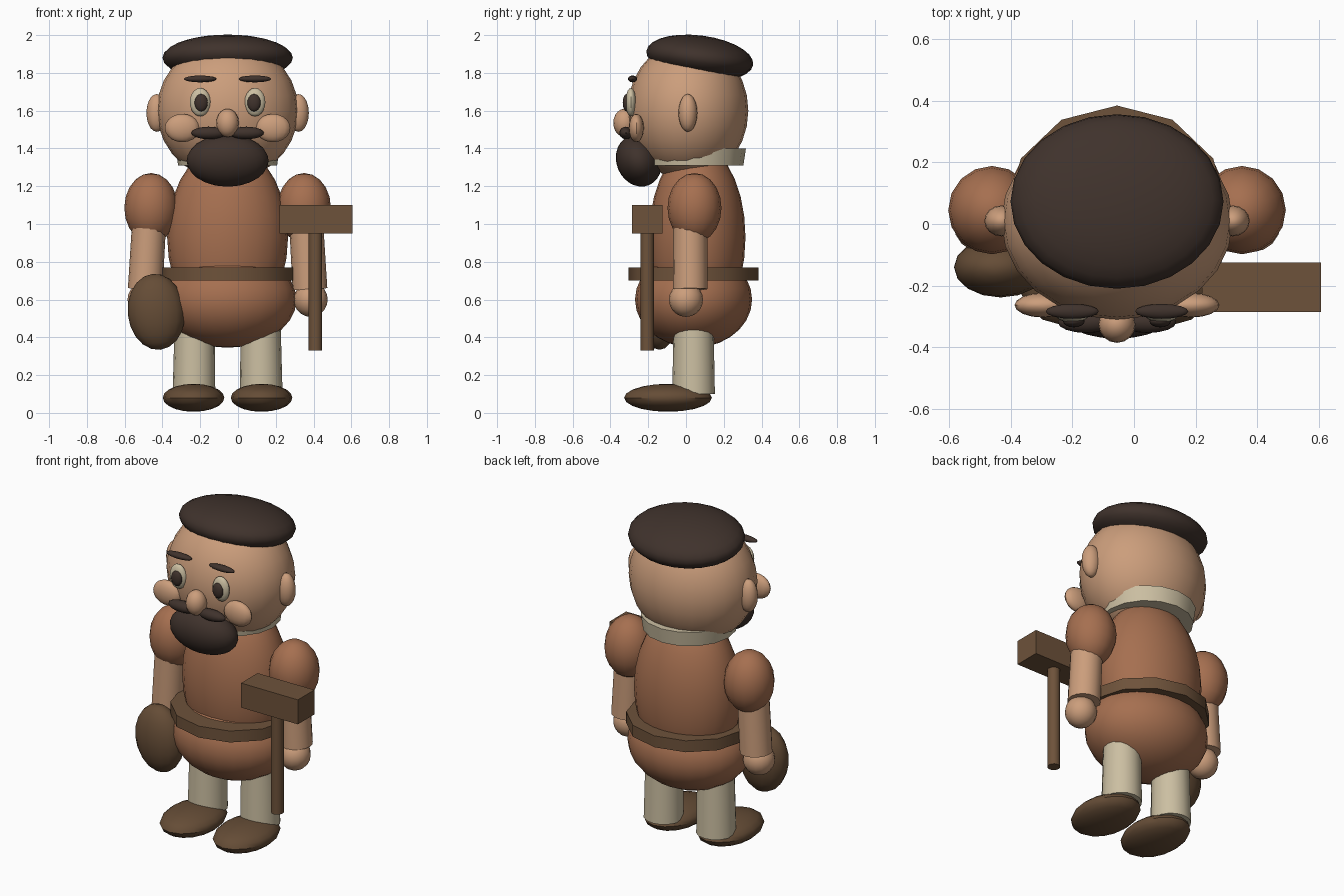
import bpy, math
from mathutils import Vector

cube = bpy.data.objects.get("Cube")
if cube:
    bpy.data.objects.remove(cube, do_unlink=True)

MID = -0.055  # body centre line in x


def material(name, rgb):
    m = bpy.data.materials.new(name)
    m.use_nodes = True
    m.diffuse_color = (*rgb, 1)
    bsdf = m.node_tree.nodes["Principled BSDF"]
    bsdf.inputs["Base Color"].default_value = (*rgb, 1)
    bsdf.inputs["Roughness"].default_value = 0.8
    return m


skin = material("skin", (0.60, 0.34, 0.20))
shirt = material("rust shirt", (0.38, 0.16, 0.08))
hair = material("dark brown hair", (0.05, 0.032, 0.025))
leather = material("brown leather", (0.13, 0.073, 0.037))
wood = material("brown wood", (0.155, 0.085, 0.043))
cream = material("cream cloth", (0.60, 0.52, 0.36))


def finish(name, mat, angle=40):
    o = bpy.context.object
    o.name = name
    o.data.materials.append(mat)
    bpy.ops.object.transform_apply(location=False, rotation=True, scale=True)
    bpy.ops.object.shade_smooth_by_angle(angle=math.radians(angle))
    return o


def ball(name, mat, loc, size, rot=(0, 0, 0), segs=16, rings=10):
    bpy.ops.mesh.primitive_uv_sphere_add(segments=segs, ring_count=rings,
                                         location=loc, rotation=rot)
    bpy.context.object.scale = size
    return finish(name, mat)


def rod(name, mat, bottom, top, r1, r2, sides=16, squash=1):
    a, b = Vector(bottom), Vector(top)
    bpy.ops.mesh.primitive_cone_add(vertices=sides, radius1=r1, radius2=r2,
                                    depth=(b - a).length, location=(a + b) / 2)
    o = bpy.context.object
    o.rotation_euler = (b - a).to_track_quat('Z', 'Y').to_euler() if squash == 1 else (0, 0, 0)
    o.scale = (1, squash, 1)
    return finish(name, mat)


# Body
ball("chest", shirt, (MID, 0.06, 0.93), (0.32, 0.255, 0.49), segs=24, rings=14)
ball("hips", shirt, (MID, 0.04, 0.60), (0.365, 0.31, 0.255), segs=24, rings=14)
rod("belt", wood, (MID, 0.04, 0.70), (MID, 0.04, 0.77), 0.36, 0.36, 12, 0.955)
rod("collar", cream, (MID, 0.042, 1.31), (MID, 0.042, 1.40), 0.262, 0.275, 16)

# Head
ball("head", skin, (MID, 0.01, 1.60), (0.375, 0.32, 0.368), segs=24, rings=14)
ball("hair_cap", hair, (MID, 0.073, 1.88), (0.345, 0.285, 0.118),
     (-0.13, 0, 0), segs=24, rings=14)
ball("nose", skin, (MID, -0.325, 1.535), (0.06, 0.06, 0.075))
ball("beard", hair, (MID, -0.25, 1.335), (0.217, 0.118, 0.14), (0.4, 0, 0), segs=24, rings=14)

# Paired parts
for side, s in (("right", -1), ("left", 1)):
    def at(dx, y, z):
        return (MID + s * dx, y, z)

    ball(side + "_ear", skin, at(0.375, 0.01, 1.588), (0.055, 0.05, 0.10))
    ball(side + "_eye", cream, at(0.145, -0.292, 1.645), (0.055, 0.028, 0.075))
    ball(side + "_pupil", hair, at(0.14, -0.315, 1.642), (0.035, 0.02, 0.046))
    ball(side + "_eyebrow", hair, at(0.145, -0.283, 1.768), (0.086, 0.024, 0.018))
    ball(side + "_cheek", skin, at(0.24, -0.263, 1.508), (0.092, 0.04, 0.075))
    ball(side + "_moustache", hair, at(0.10, -0.318, 1.482), (0.092, 0.035, 0.033))

    ball(side + "_sleeve", shirt, at(0.405, 0.045, 1.085), (0.142, 0.143, 0.185))
    rod(side + "_forearm", skin, at(0.436, 0.022, 0.655), at(0.415, 0.022, 1.02), 0.092, 0.09)
    ball(side + "_hand", skin, at(0.44, 0, 0.60), (0.09, 0.09, 0.092))

    rod(side + "_leg", cream, at(0.178, 0.04, 0.10), at(0.175, 0.04, 0.46), 0.113, 0.106)
    ball(side + "_shoe", leather, at(0.18, -0.095, 0.08), (0.163, 0.232, 0.074))

# Carried items
ball("pouch", leather, (-0.432, -0.14, 0.535), (0.152, 0.098, 0.202), (0, -0.1, 0))
rod("hammer_handle", wood, (0.41, -0.205, 0.33), (0.41, -0.205, 0.96), 0.036, 0.036, 12)
bpy.ops.mesh.primitive_cube_add(size=1, location=(0.413, -0.205, 1.025))
bpy.context.object.scale = (0.385, 0.16, 0.15)
finish("hammer_head", wood, 30)
